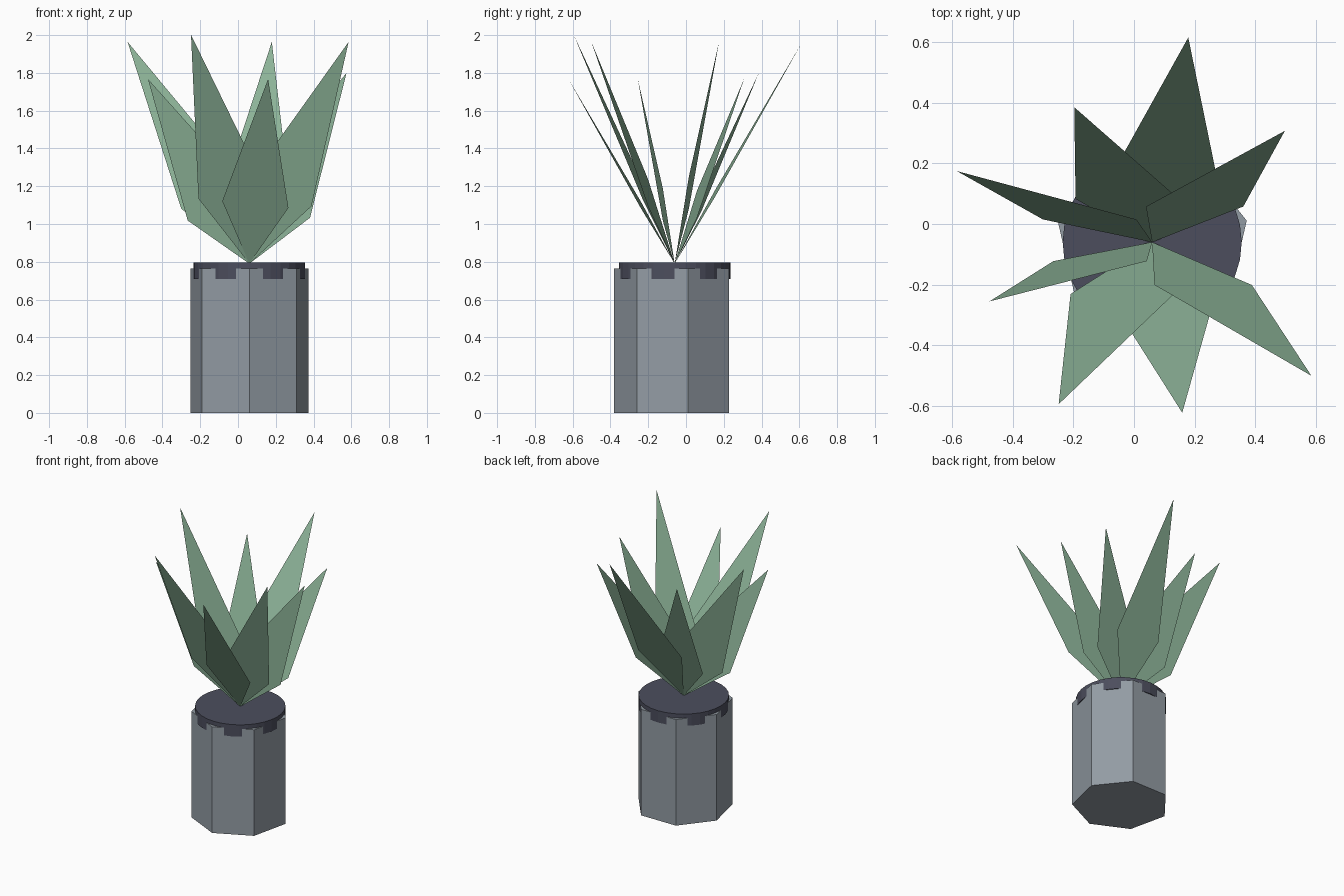
import bpy
from math import cos, sin, radians, pi
from mathutils import Vector

if "Cube" in bpy.data.objects:
    bpy.data.objects.remove(bpy.data.objects["Cube"])

CENTRE = Vector((0.06, -0.06, 0))


def material(name, rgb):
    mat = bpy.data.materials.new(name)
    mat.use_nodes = True
    mat.diffuse_color = (*rgb, 1)
    mat.node_tree.nodes["Principled BSDF"].inputs["Base Color"].default_value = (*rgb, 1)
    return mat


pot_grey = material("pot grey", (0.29, 0.33, 0.37))
soil_slate = material("soil slate", (0.072, 0.076, 0.11))
leaf_green = material("leaf green", (0.27, 0.46, 0.32))


def prism(name, sides, radius, bottom, top, mat):
    """Upright prism with one corner towards the front."""
    ring = [CENTRE + Vector((radius * sin(2 * pi * i / sides),
                             -radius * cos(2 * pi * i / sides), 0))
            for i in range(sides)]
    verts = [p + Vector((0, 0, z)) for z in (bottom, top) for p in ring]
    faces = [list(reversed(range(sides))), list(range(sides, 2 * sides))]
    for i in range(sides):
        j = (i + 1) % sides
        faces.append([i, j, j + sides, i + sides])
    return mesh_object(name, verts, faces, mat)


def mesh_object(name, verts, faces, mat):
    mesh = bpy.data.meshes.new(name)
    mesh.from_pydata(verts, [], faces)
    mesh.materials.append(mat)
    obj = bpy.data.objects.new(name, mesh)
    bpy.context.collection.objects.link(obj)
    return obj


# Seven-sided pot, with a round soil plug that pokes through its flat sides
prism("pot", 7, 0.32, 0, 0.765, pot_grey)
prism("soil", 32, 0.2955, 0.71, 0.795, soil_slate)


# Flat kite-shaped leaves, fanned evenly around the middle
def leaf(index):
    angle = radians(40 * index)
    tilt = radians(27 if index % 3 == 0 else 30.3)
    length = 1.36 if index % 2 == 0 else 1.133
    axis = Vector((sin(tilt) * cos(angle), sin(tilt) * sin(angle), cos(tilt)))
    across = Vector((axis.z, 0, -axis.x)).normalized() * 0.176
    base = CENTRE + Vector((0, 0, 0.79))
    middle = base + axis * length * 0.32
    verts = [base, middle + across, base + axis * length, middle - across]
    mesh_object(f"leaf_{index}", verts, [(0, 1, 2, 3)], leaf_green)


for i in range(1, 10):
    leaf(i)
